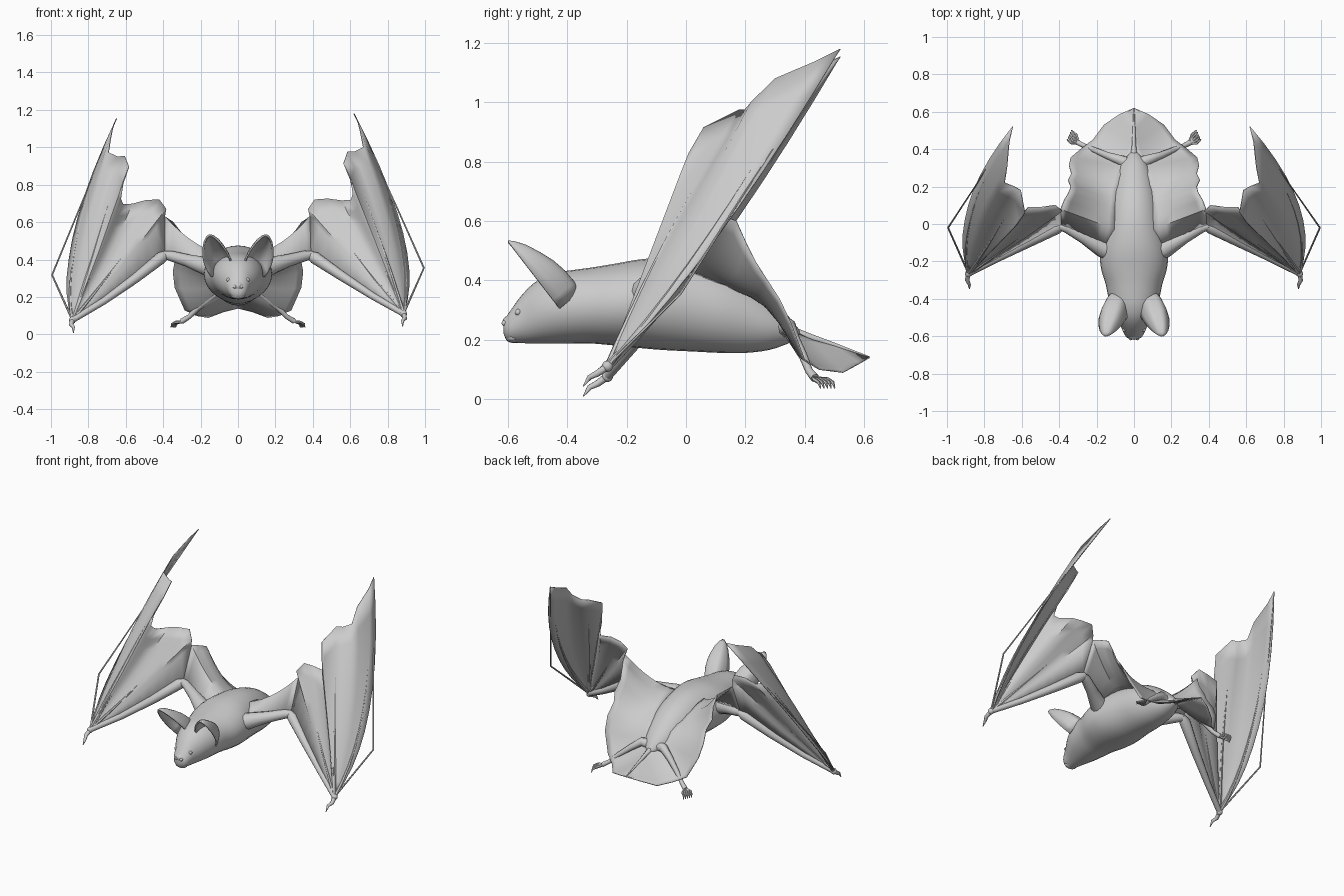
import bpy, bmesh, math
from mathutils import Vector as V

if "Cube" in bpy.data.objects:
    bpy.data.objects.remove(bpy.data.objects["Cube"])

fur = bpy.data.materials.new("grey")
fur.diffuse_color = (0.6, 0.6, 0.6, 1)
fur.use_nodes = True
fur.node_tree.nodes["Principled BSDF"].inputs["Base Color"].default_value = fur.diffuse_color

def finish(bm, name, angle=50, thick=0):
    bmesh.ops.remove_doubles(bm, verts=bm.verts, dist=0.0004)
    bmesh.ops.recalc_face_normals(bm, faces=bm.faces)
    me = bpy.data.meshes.new(name)
    bm.to_mesh(me)
    bm.free()
    ob = bpy.data.objects.new(name, me)
    bpy.context.collection.objects.link(ob)
    me.materials.append(fur)
    bpy.ops.object.select_all(action='DESELECT')
    ob.select_set(True)
    bpy.context.view_layer.objects.active = ob
    bpy.ops.object.shade_smooth_by_angle(angle=math.radians(angle))
    if thick:
        m = ob.modifiers.new("thickness", 'SOLIDIFY')
        m.thickness, m.offset = thick, 0
    return ob

def loft(rows, name, closed=False, thick=0):
    """Skin a list of equally long point rows."""
    bm = bmesh.new()
    grid = [[bm.verts.new(p) for p in r] for r in rows]
    n = len(rows[0])
    for a, b in zip(grid, grid[1:]):
        for i in range(n if closed else n - 1):
            j = (i + 1) % n
            bm.faces.new((a[i], a[j], b[j], b[i]))
    if closed:
        bm.faces.new(grid[0])
        bm.faces.new(grid[-1])
    return finish(bm, name, thick=thick)

def tube(pts, radii, name, sides=8):
    pts = [V(p) for p in pts]
    rows = []
    for i, p in enumerate(pts):
        d = (pts[min(i + 1, len(pts) - 1)] - pts[max(i - 1, 0)]).normalized()
        a = d.cross(V((0.31, 0.2, 0.93))).normalized()
        b = d.cross(a)
        rows.append([p + (a * math.cos(t) + b * math.sin(t)) * radii[i]
                     for t in (k * math.tau / sides for k in range(sides))])
    return loft(rows, name, True)

def bez(a, c, b, n):
    a, c, b = V(a), V(c), V(b)
    return [a * (1 - t) ** 2 + c * 2 * t * (1 - t) + b * t * t for t in (i / n for i in range(n + 1))]

def smooth_line(pts, n):
    """Catmull-Rom interpolation of tuples."""
    pts = [V(p) for p in pts]
    q = [pts[0]] + pts + [pts[-1]]
    out = []
    for i in range(1, len(q) - 2):
        p0, p1, p2, p3 = q[i - 1:i + 3]
        for k in range(n):
            t = k / n
            out.append(0.5 * (2 * p1 + (p2 - p0) * t + (2 * p0 - 5 * p1 + 4 * p2 - p3) * t * t
                              + (3 * p1 - p0 - 3 * p2 + p3) * t ** 3))
    return out + [pts[-1]]

def ball(c, r, name, scale=(1, 1, 1)):
    bm = bmesh.new()
    bmesh.ops.create_uvsphere(bm, u_segments=14, v_segments=10, radius=r)
    for v in bm.verts:
        v.co = V(c) + V([v.co[i] * scale[i] for i in range(3)])
    return finish(bm, name)

# Head and body: (y, half width, top, bottom)
profile = [(-.615, .022, .265, .22), (-.60, .045, .287, .193), (-.55, .07, .355, .188),
           (-.50, .10, .40, .187), (-.44, .126, .425, .187), (-.38, .14, .435, .187),
           (-.32, .152, .443, .187), (-.24, .176, .456, .18), (-.16, .182, .47, .172),
           (-.08, .17, .475, .165), (.02, .15, .468, .16), (.12, .135, .44, .155),
           (.20, .115, .40, .155), (.28, .09, .34, .165), (.34, .058, .285, .185),
           (.385, .015, .23, .205)]
loft([[(w * math.cos(t), y, (hi + lo) / 2 + (hi - lo) / 2 * math.sin(t))
       for t in (k * math.tau / 28 for k in range(28))] for y, w, hi, lo in smooth_line(profile, 3)],
     "body", True)

# Snout details
ball((0, -.60, .258), .024, "nose", (1.3, .8, .9))
ball((0, -.585, .207), .03, "chin", (1.3, .8, .6))

W, E = V((.885, -.265, .11)), V((.39, -.01, .425))
TIP = V((.62, .52, 1.18))
# Outer wing ribs fanning from the wrist: (control point, end point)
ribs = [((1.012, .07, .43), TIP), ((.95, .06, .48), (.64, .44, 1.14)),
        ((.90, .0, .50), (.655, .30, 1.08)), ((.85, -.03, .52), (.67, .22, 1.0)),
        ((.80, -.07, .53), (.62, .20, .975)), ((.76, -.09, .53), (.585, .18, .975)),
        ((.75, -.11, .50), (.565, .06, .915)), ((.75, -.13, .46), (.60, .01, .83)),
        ((.75, -.13, .43), (.615, -.005, .75)), ((.74, -.12, .42), (.605, .03, .72)),
        ((.70, -.11, .42), (.555, .09, .715)), ((.66, -.10, .41), (.48, .09, .725)),
        ((.63, -.10, .41), (.41, .10, .72)), ((.63, -.11, .38), (.375, .07, .67)),
        ((.63, -.12, .34), (.385, .08, .63)), ((.635, -.135, .27), E)]
# Inner wing and tail membrane: body side, free edge, sag
inner = [((.13, -.14, .38), E, 0), ((.10, -.03, .43), (.385, .08, .63), .05),
         ((.10, .03, .42), (.365, .13, .615), .06), ((.095, .08, .40), (.342, .17, .60), .06),
         ((.09, .13, .385), (.335, .20, .53), .06), ((.085, .17, .365), (.352, .235, .46), .05),
         ((.075, .21, .35), (.335, .27, .405), .04), ((.06, .26, .32), (.348, .315, .335), .03),
         ((.045, .30, .28), (.338, .355, .25), .03), ((.03, .33, .25), (.285, .40, .13), .03),
         ((.015, .36, .23), (.22, .45, .10), .02), ((0, .42, .205), (.16, .53, .09), .01),
         ((0, .50, .18), (.08, .585, .12), .005), ((0, .615, .14), (0, .62, .14), 0)]

for s, side in ((1, "right"), (-1, "left")):
    def P(p):
        """Place a point on this side; the left wing hangs slightly wider and lower."""
        x, y, z = p
        if s > 0:
            return V((x, y, z))
        k = max(0, x - .42)
        return V((-x - .04 * max(0, z - .45), y, z - .03 * k - (.02 * min(1, k * 5))))

    def limb(pts, radii, name, sides=8):
        return tube([P(p) for p in pts], radii, side + "_" + name, sides)

    # Membranes
    loft([[P(p) for p in bez(W, c, e, 10)] for c, e in ribs], side + "_outer_wing", thick=.005)
    rows = []
    for a, b, sag in inner:
        a, b = V(a), V(b)
        rows.append([P(q) for q in bez(a, (a + b) / 2 - V((0, 0, sag * 1.3)), b, 8)])
    loft(rows, side + "_inner_membrane", thick=.005)

    # Arm bones
    limb([(.06, -.16, .33), (.17, -.13, .365), (.27, -.07, .395), (.36, -.02, .42), (.40, -.01, .425)],
         [.06, .05, .034, .028, .02], "upper_arm", 12)
    limb([(.375, -.005, .43), (.41, -.02, .41), (.55, -.093, .315), (.72, -.18, .205), W],
         [.018, .033, .026, .019, .016], "forearm", 12)
    ball(P(W), .019, side + "_wrist")
    limb([W, (.892, -.30, .085), (.88, -.325, .073), (.88, -.347, .042)],
         [.014, .012, .009, .002], "thumb")
    # Finger bones
    limb([W, (.994, -.02, .355), (.84, .20, .70), TIP], [.006, .005, .004, .002], "leading_finger", 6)
    for i, end in ((1, .85), (5, .8), (8, .45), (12, .65)):
        c, e = ribs[i]
        pts = bez(W, c, e, 10)[:int(end * 10) + 1]
        limb(pts, [.011 - .009 * k / (len(pts) - 1) for k in range(len(pts))], "finger_%d" % i, 6)

    # Leg, foot and toes
    limb([(.02, .32, .23), (.08, .345, .245), (.14, .365, .20), (.21, .395, .145), (.26, .415, .095),
          (.30, .435, .07)], [.035, .027, .02, .015, .013, .015], "leg")
    for k in range(5):
        o = (k - 2) * .012
        limb([(.295, .432, .068), (.322 + o * .5, .455 - o, .066), (.342 + o * .5, .472 - o, .055),
              (.346 + o * .5, .478 - o, .036)], [.009, .007, .006, .002], "toe_%d" % k, 6)

    # Cupped ear
    ear = []
    for t, w, d in ((-.15, .055, .085), (0, .066, .09), (.2, .072, .088), (.4, .07, .078),
                    (.6, .059, .06), (.8, .041, .038), (.93, .022, .016), (1, .004, 0)):
        c = V((.093 + .057 * t, -.45 - .15 * t, .335 + .195 * t))
        ear.append([V((s * (c.x + u * w), c.y + .77 * d * (1 - u ** 4), c.z + .64 * d * (1 - u ** 4)))
                    for u in (k / 8 - 1 for k in range(17))])
    loft(ear, side + "_ear", thick=.01)
    # Eye and nostril rim
    ball((s * .052, -.566, .292), .011, side + "_eye")
    ball((s * .018, -.612, .255), .01, side + "_nostril")

# Tail bone
tube([(0, .34, .23), (0, .42, .208), (0, .5, .182), (0, .62, .14)], [.022, .012, .008, .003], "tail")
